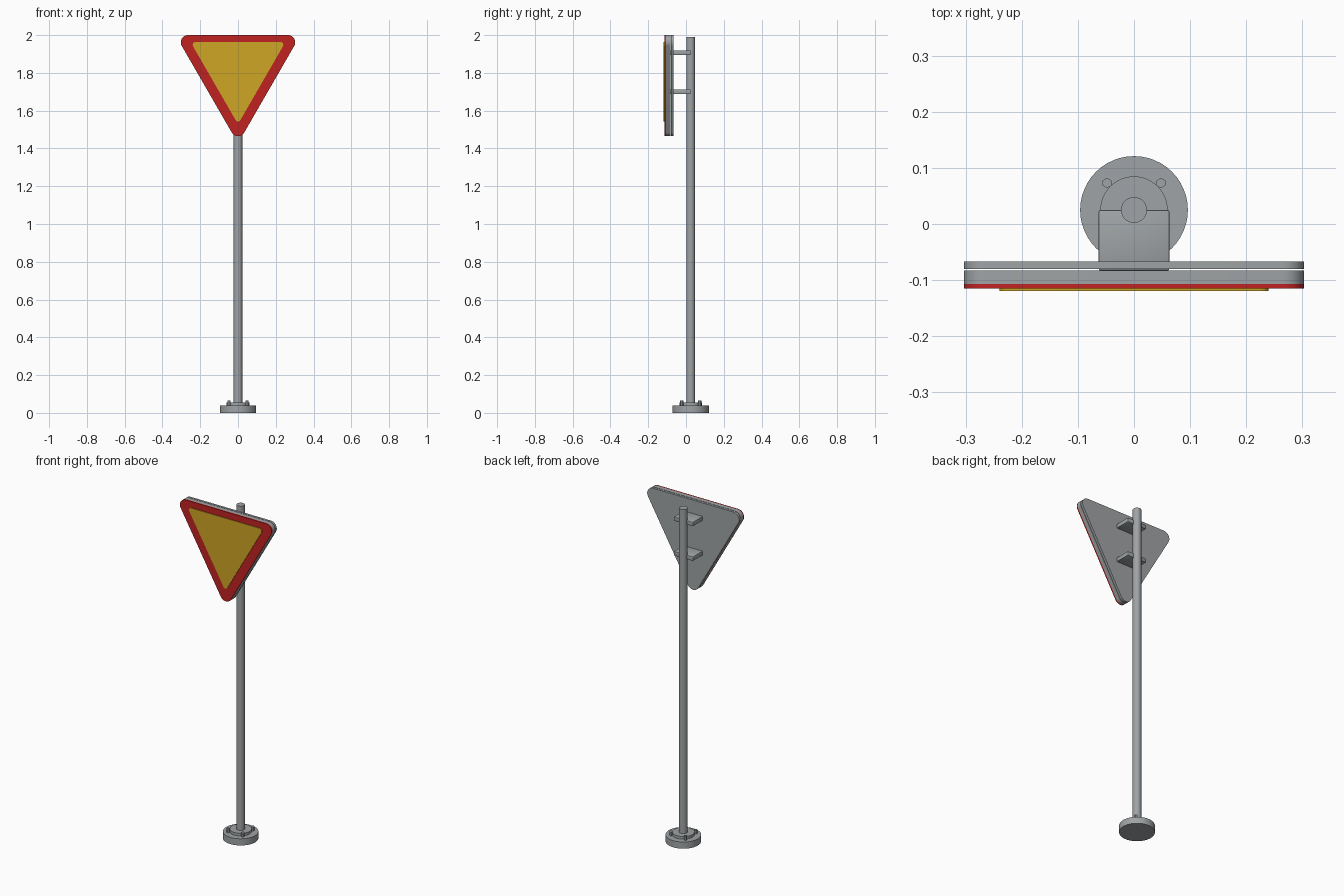
import bpy
import bmesh
from math import sin, cos, pi, sqrt
from mathutils import Matrix

cube = bpy.data.objects.get("Cube")
if cube:
    bpy.data.objects.remove(cube, do_unlink=True)

POLE_Y = 0.025


def material(name, color):
    mat = bpy.data.materials.new(name)
    mat.use_nodes = True
    mat.diffuse_color = (*color, 1)
    mat.node_tree.nodes["Principled BSDF"].inputs["Base Color"].default_value = (*color, 1)
    return mat


metal = material("galvanised grey", (0.35, 0.37, 0.38))
red = material("sign red", (0.53, 0.016, 0.016))
yellow = material("sign yellow", (0.62, 0.38, 0.018))


def finish(bm, name, mat, smooth=True):
    bmesh.ops.recalc_face_normals(bm, faces=bm.faces)
    mesh = bpy.data.meshes.new(name)
    bm.to_mesh(mesh)
    bm.free()
    mesh.materials.append(mat)
    obj = bpy.data.objects.new(name, mesh)
    bpy.context.collection.objects.link(obj)
    if smooth:
        bpy.ops.object.select_all(action="DESELECT")
        obj.select_set(True)
        bpy.context.view_layer.objects.active = obj
        bpy.ops.object.shade_smooth_by_angle(angle=pi / 6)
    return obj


def cylinder(name, radius, bottom, top, x=0, y=POLE_Y, sides=48):
    bm = bmesh.new()
    bmesh.ops.create_cone(bm, cap_ends=True, segments=sides, radius1=radius, radius2=radius,
                          depth=top - bottom,
                          matrix=Matrix.Translation((x, y, (top + bottom) / 2)))
    return finish(bm, name, metal, sides > 6)


def triangle_plate(name, half, top, radius, front, back, mat, steps=10):
    """Rounded equilateral triangle pointing down, extruded along y."""
    a, z = half - radius, top - radius
    corners = [(a, z, -pi / 6), (-a, z, pi / 2), (0, z - a * sqrt(3), 7 * pi / 6)]
    bm = bmesh.new()
    verts = []
    for cx, cz, start in corners:
        for i in range(steps + 1):
            t = start + i / steps * 2 * pi / 3
            verts.append(bm.verts.new((cx + radius * cos(t), front, cz + radius * sin(t))))
    face = bm.faces.new(verts)
    out = bmesh.ops.extrude_face_region(bm, geom=[face])
    moved = [v for v in out["geom"] if isinstance(v, bmesh.types.BMVert)]
    bmesh.ops.translate(bm, verts=moved, vec=(0, back - front, 0))
    return finish(bm, name, mat)


def bracket(name, z):
    bm = bmesh.new()
    bmesh.ops.create_cube(bm, size=1, matrix=Matrix.Translation((0, -0.029, z))
                          @ Matrix.Diagonal((0.126, 0.108, 0.025, 1)))
    bmesh.ops.bevel(bm, geom=bm.edges[:], offset=0.003, segments=2, affect="EDGES", profile=0.5)
    return finish(bm, name, metal)


# Post and its footing
cylinder("base", 0.096, 0, 0.04)
cylinder("flange", 0.06, 0.04, 0.056)
cylinder("pole", 0.023, 0.03, 1.99)
for side, sx in (("left", 1), ("right", -1)):
    for end, sy in (("front", -1), ("back", 1)):
        cylinder(f"{end}_{side}_bolt", 0.009, 0.04, 0.065,
                 sx * 0.048, POLE_Y + sy * 0.048, 6)

# Sign, layered from back to front
triangle_plate("back_plate", 0.303, 2.0, 0.038, -0.080, -0.067, metal)
triangle_plate("middle_plate", 0.303, 2.0, 0.038, -0.107, -0.083, metal)
triangle_plate("red_border", 0.303, 2.0, 0.038, -0.115, -0.107, red)
triangle_plate("yellow_panel", 0.24, 1.963, 0.015, -0.119, -0.115, yellow)

# Clamps joining sign and post
bracket("upper_bracket", 1.907)
bracket("lower_bracket", 1.70)
